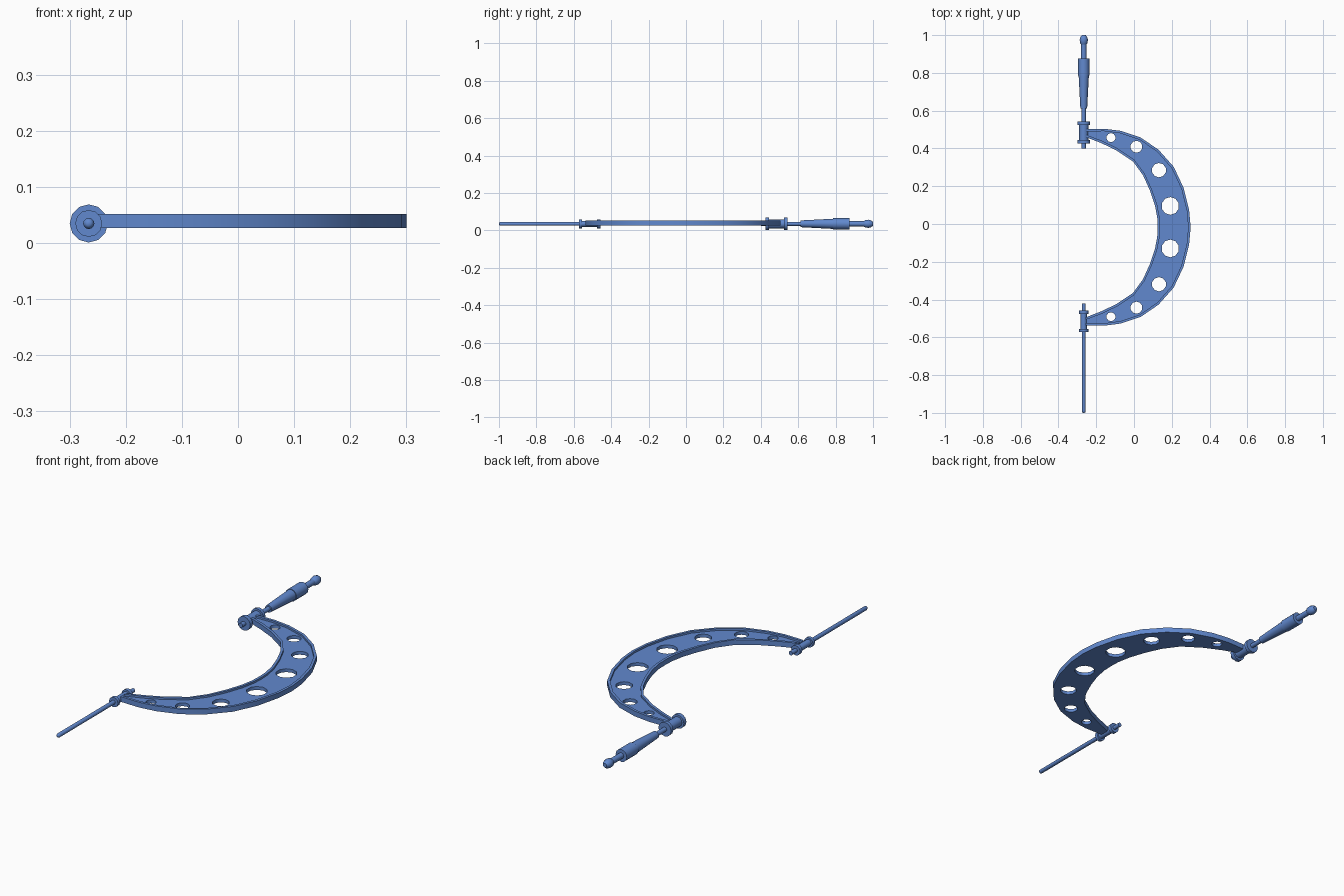
import bpy, bmesh, math
from mathutils import Vector

if "Cube" in bpy.data.objects:
    bpy.data.objects.remove(bpy.data.objects["Cube"])

AX, AZ = -0.266, 0.035      # spindle axis
YM = -0.017                 # frame mirror line
Z_BOTTOM, Z_WEB, Z_RIM, RIM = 0.027, 0.043, 0.052, 0.013

blue = bpy.data.materials.new("blue_paint")
blue.diffuse_color = (0.12, 0.25, 0.62, 1)
blue.use_nodes = True
blue.node_tree.nodes["Principled BSDF"].inputs["Base Color"].default_value = blue.diffuse_color


def smooth(ob, angle=40):
    bpy.ops.object.select_all(action='DESELECT')
    bpy.context.view_layer.objects.active = ob
    ob.select_set(True)
    bpy.ops.object.shade_smooth_by_angle(angle=math.radians(angle))


def finish(name, bm):
    bmesh.ops.recalc_face_normals(bm, faces=bm.faces)
    me = bpy.data.meshes.new(name)
    bm.to_mesh(me)
    bm.free()
    me.materials.append(blue)
    ob = bpy.data.objects.new(name, me)
    bpy.context.collection.objects.link(ob)
    return ob


def lathe(name, profile, sides=12):
    """Capped turned part along y; profile holds (y, radius)."""
    bm = bmesh.new()
    rings = []
    for y, r in profile:
        rings.append([bm.verts.new((AX + r * math.cos(2 * math.pi * i / sides), y,
                                    AZ + r * math.sin(2 * math.pi * i / sides)))
                      for i in range(sides)])
    for a, b in zip(rings, rings[1:]):
        for i in range(sides):
            j = (i + 1) % sides
            bm.faces.new((a[i], a[j], b[j], b[i]))
    bm.faces.new(rings[0])
    bm.faces.new(rings[-1])
    smooth(finish(name, bm))


# C-shaped frame: rimmed section lofted through (outer x, y, inner x, y) stations
half = [(0.300, 0.000, 0.125, 0.000), (0.292, 0.090, 0.123, 0.050),
        (0.262, 0.210, 0.111, 0.115), (0.210, 0.320, 0.084, 0.195),
        (0.130, 0.410, 0.048, 0.275), (0.035, 0.475, -0.005, 0.348),
        (-0.070, 0.510, -0.095, 0.408), (-0.155, 0.521, -0.175, 0.446),
        (-0.255, 0.519, -0.255, 0.477)]
stations = half[::-1] + [(a, -b, c, -d) for a, b, c, d in half[1:]]
bm = bmesh.new()
loops = []
for ox, oy, ix, iy in stations:
    o, i = Vector((ox, oy + YM)), Vector((ix, iy + YM))
    d = (o - i).normalized() * RIM
    section = [(i, Z_BOTTOM), (o, Z_BOTTOM), (o, Z_RIM), (o - d, Z_RIM),
               (o - d, Z_WEB), (i + d, Z_WEB), (i + d, Z_RIM), (i, Z_RIM)]
    loops.append([bm.verts.new((p.x, p.y, z)) for p, z in section])
for a, b in zip(loops, loops[1:]):
    for k in range(8):
        n = (k + 1) % 8
        bm.faces.new((a[k], a[n], b[n], b[k]))
bm.faces.new(loops[0])
bm.faces.new(loops[-1])
frame = finish("frame", bm)

# Lightening holes
bm = bmesh.new()
for x, y, r in [(-0.122, 0.474, 0.024), (0.013, 0.426, 0.032),
                (0.132, 0.302, 0.038), (0.192, 0.1125, 0.047)]:
    for s in (1, -1):
        res = bmesh.ops.create_cone(bm, cap_ends=True, segments=10, radius1=r,
                                    radius2=r, depth=0.1)
        bmesh.ops.translate(bm, verts=res["verts"], vec=(x, s * y + YM, 0.04))
cutter = finish("hole_cutter", bm)
cutter.hide_render = True
mod = frame.modifiers.new("holes", 'BOOLEAN')
mod.operation, mod.solver, mod.object = 'DIFFERENCE', 'EXACT', cutter
bpy.context.view_layer.objects.active = frame
bpy.ops.object.modifier_apply(modifier="holes")
bpy.data.objects.remove(cutter)
smooth(frame)

# Measuring head: spindle, flanged sleeve, tapered thimble, end knob
lathe("spindle", [(0.40, 0.011), (0.63, 0.011)])
lathe("head_sleeve", [(0.425, 0.034), (0.445, 0.034), (0.445, 0.024),
                      (0.525, 0.024), (0.525, 0.034), (0.542, 0.034)])
lathe("thimble", [(0.612, 0.018), (0.785, 0.027), (0.785, 0.030), (0.875, 0.030)])
lathe("ratchet_stem", [(0.87, 0.014), (0.955, 0.014)])
lathe("ratchet_knob", [(0.947, 0.012), (0.957, 0.019), (0.975, 0.022),
                       (0.990, 0.018), (1.0, 0.010)])

# Anvil: long round-nosed rod in a smaller flanged sleeve
lathe("anvil_rod", [(-1.0, 0.004), (-0.997, 0.008), (-0.990, 0.010), (-0.42, 0.010)])
lathe("anvil_sleeve", [(-0.572, 0.024), (-0.556, 0.024), (-0.556, 0.016),
                       (-0.476, 0.016), (-0.476, 0.024), (-0.458, 0.024)])
